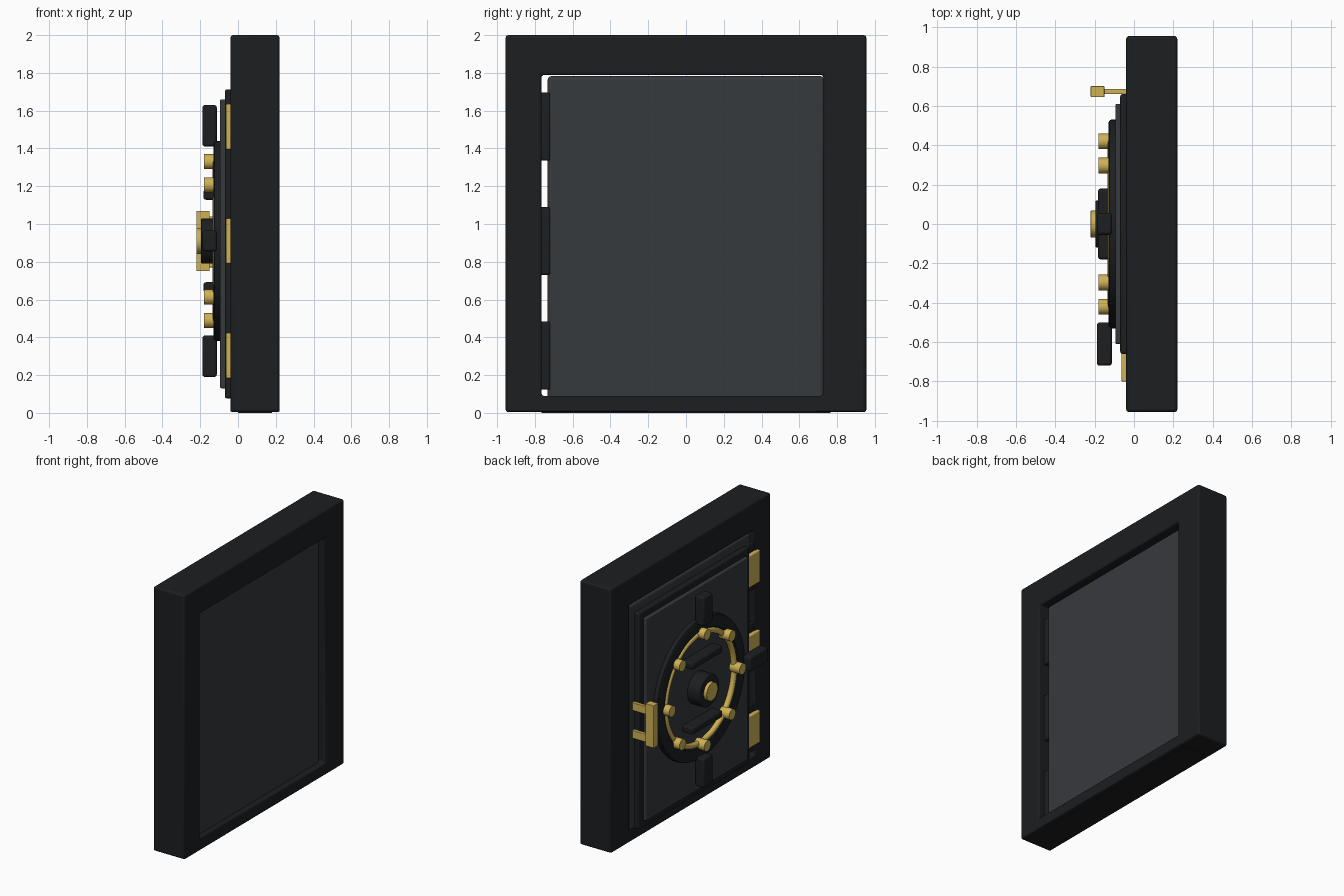
import bpy, bmesh, math
from mathutils import Matrix

if "Cube" in bpy.data.objects:
    bpy.data.objects.remove(bpy.data.objects["Cube"])

CZ = 0.91  # height of the wheel centre


def material(name, rgb):
    m = bpy.data.materials.new(name)
    m.diffuse_color = (*rgb, 1)
    m.use_nodes = True
    m.node_tree.nodes["Principled BSDF"].inputs["Base Color"].default_value = m.diffuse_color
    return m


BLACK = material("black_steel", (0.012, 0.013, 0.015))
GREY = material("grey_steel", (0.037, 0.041, 0.047))
GOLD = material("brass", (0.62, 0.44, 0.09))


def finish(name, bm, mat, bevel=0.0):
    bmesh.ops.recalc_face_normals(bm, faces=bm.faces)
    me = bpy.data.meshes.new(name)
    bm.to_mesh(me)
    bm.free()
    ob = bpy.data.objects.new(name, me)
    bpy.context.collection.objects.link(ob)
    me.materials.append(mat)
    if bevel:
        b = ob.modifiers.new("bevel", 'BEVEL')
        b.width, b.segments, b.limit_method = bevel, 3, 'ANGLE'
    bpy.ops.object.select_all(action='DESELECT')
    ob.select_set(True)
    bpy.context.view_layer.objects.active = ob
    bpy.ops.object.shade_smooth_by_angle(angle=math.radians(35))
    return ob


def box(name, x, y, z, mat, bevel=0.0):
    bm = bmesh.new()
    bmesh.ops.create_cube(bm, size=1)
    for v in bm.verts:
        v.co = [lo + (c + 0.5) * (hi - lo) for c, (lo, hi) in zip(v.co, (x, y, z))]
    return finish(name, bm, mat, bevel)


def cylinder(name, x, y, z, r, mat, bevel=0.0, seg=32):
    # cylinder lying along x
    bm = bmesh.new()
    mtx = Matrix.Translation((sum(x) / 2, y, z)) @ Matrix.Rotation(math.pi / 2, 4, 'Y')
    bmesh.ops.create_cone(bm, cap_ends=True, segments=seg, radius1=r, radius2=r,
                          depth=x[1] - x[0], matrix=mtx)
    return finish(name, bm, mat, bevel)


def lathe(name, profile, mat, seg=64):
    # closed (x, radius) profile turned about the wheel axis
    bm = bmesh.new()
    rings = []
    for i in range(seg):
        a = 2 * math.pi * i / seg
        rings.append([bm.verts.new((x, r * math.cos(a), CZ + r * math.sin(a))) for x, r in profile])
    n = len(profile)
    for i in range(seg):
        p, q = rings[i], rings[(i + 1) % seg]
        for j in range(n):
            k = (j + 1) % n
            bm.faces.new((p[j], p[k], q[k], q[j]))
    return finish(name, bm, mat)


# outer frame with a through opening
bm = bmesh.new()
outer = ((-0.955, 0.004), (0.955, 0.004), (0.955, 2.0), (-0.955, 2.0))
inner = ((-0.765, 0.09), (0.7275, 0.09), (0.7275, 1.79), (-0.765, 1.79))
loops = [[bm.verts.new((x, y, z)) for y, z in pts]
         for x, pts in ((-0.04, outer), (0.22, outer), (0.22, inner), (-0.04, inner))]
for a in range(4):
    p, q = loops[a], loops[(a + 1) % 4]
    for i in range(4):
        j = (i + 1) % 4
        bm.faces.new((p[i], p[j], q[j], q[i]))
finish("door_frame", bm, BLACK, 0.014)
box("floor_sill", (0.0, 0.18), (-0.765, 0.765), (0.0, 0.085), BLACK)

# door leaf in stepped layers
box("door_slab", (-0.03, 0.17), (-0.733, 0.733), (0.03, 1.783), GREY, 0.022)
box("door_step", (-0.07, -0.02), (-0.66, 0.66), (0.077, 1.712), BLACK, 0.012)
box("door_panel", (-0.095, -0.05), (-0.61, 0.61), (0.13, 1.66), GREY, 0.008)

# round dial: black ring with a brass ring inside it
lathe("dial_ring", [(-0.08, 0.43), (-0.12, 0.43), (-0.13, 0.44), (-0.13, 0.515),
                    (-0.125, 0.526), (-0.115, 0.53), (-0.08, 0.53)], BLACK)
lathe("brass_ring", [(-0.113 + 0.021 * math.cos(t * math.pi / 6),
                      0.412 + 0.021 * math.sin(t * math.pi / 6)) for t in range(12)], GOLD)

# eight studs around the dial
for i in range(8):
    a = i * math.pi / 4
    cylinder(f"stud_{i + 1}", (-0.18, -0.09), 0.42 * math.cos(a),
             CZ + 0.42 * math.sin(a), 0.04, GOLD, 0, 24)

# hub and brass cap
cylinder("hub", (-0.195, -0.09), 0, CZ, 0.12, BLACK, 0.006)
cylinder("hub_cap", (-0.22, -0.19), 0, CZ, 0.068, GOLD, 0.003)

# bars above and below the hub, and locking blocks
for s, n in ((1, "upper"), (-1, "lower")):
    zc = CZ + s * 0.245
    box(f"{n}_bar", (-0.183, -0.09), (-0.18, 0.18), (zc - 0.027, zc + 0.027), BLACK, 0.014)
    zc = CZ + s * 0.61
    box(f"{n}_lock_block", (-0.188, -0.112), (-0.055, 0.055), (zc - 0.11, zc + 0.11), BLACK, 0.014)
box("side_lock_block", (-0.188, -0.112), (-0.72, -0.5), (CZ - 0.055, CZ + 0.055), BLACK, 0.014)

# pull handle on two posts
box("handle_grip", (-0.22, -0.15), (0.645, 0.70), (0.75, 1.07), GOLD, 0.003)
for i, zc in enumerate((0.80, 1.01)):
    box(f"handle_post_{i + 1}", (-0.155, -0.03), (0.66, 0.686), (zc - 0.03, zc + 0.03), GOLD, 0.003)

# three hinges: brass plate outside, dark knuckle in the gap
for i, zc in enumerate((0.303, CZ, 1.515)):
    box(f"hinge_plate_{i + 1}", (-0.063, -0.03), (-0.80, -0.655), (zc - 0.12, zc + 0.12), GOLD, 0.006)
    box(f"hinge_knuckle_{i + 1}", (-0.03, 0.172), (-0.79, -0.718), (zc - 0.18, zc + 0.18), BLACK, 0.01)
